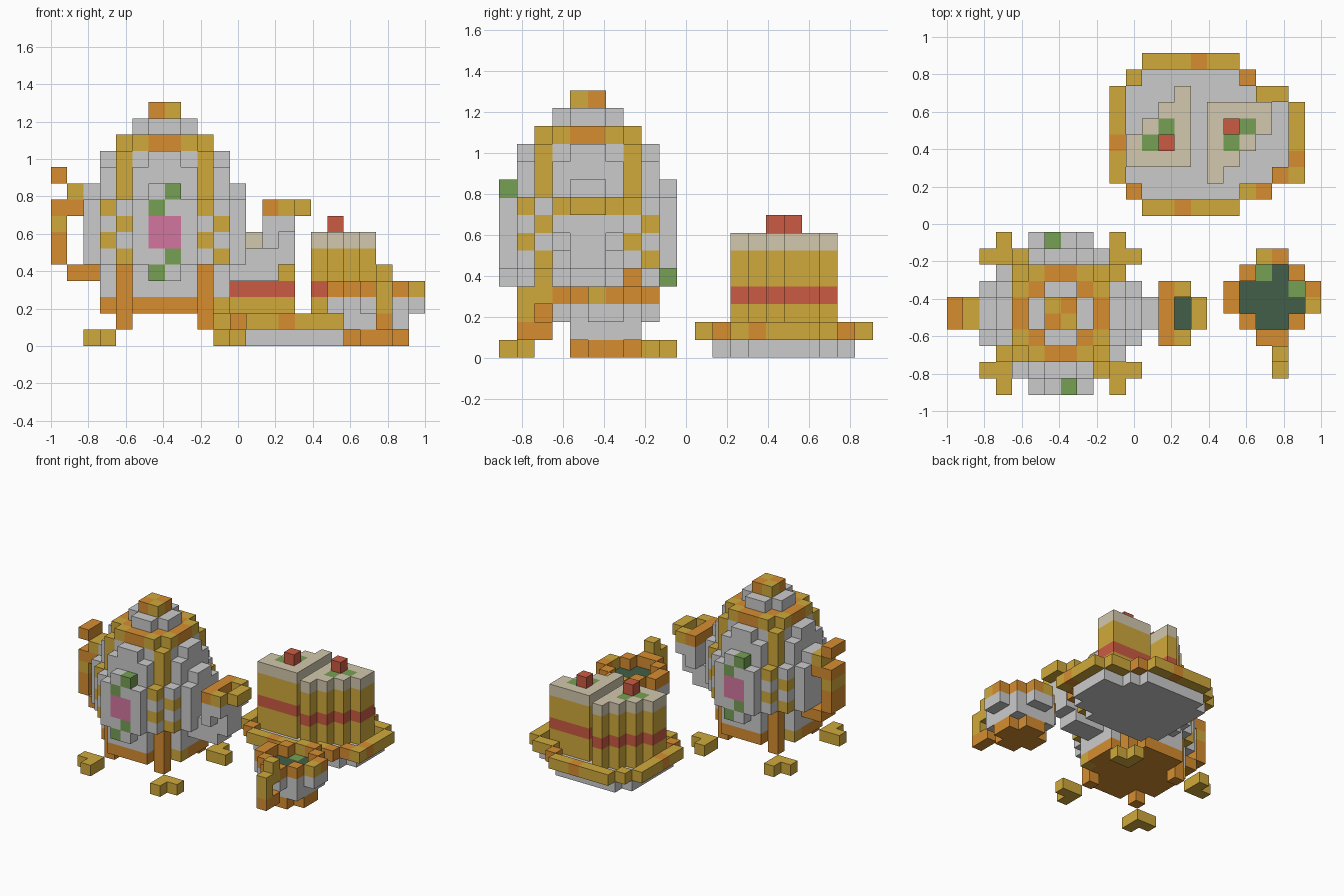
import bpy, bmesh

if "Cube" in bpy.data.objects:
    bpy.data.objects.remove(bpy.data.objects["Cube"])

V = 2 / 23                      # edge of one cube
NX, NY = 11.5, 10.5             # grid centre

COLOURS = {
    "china":  (0.60, 0.60, 0.60),
    "gold":   (0.63, 0.40, 0.045),
    "orange": (0.67, 0.27, 0.03),
    "red":    (0.60, 0.105, 0.055),
    "green":  (0.18, 0.35, 0.09),
    "pink":   (0.65, 0.18, 0.35),
    "cream":  (0.65, 0.58, 0.42),
    "tea":    (0.056, 0.114, 0.067),
}
NAMES = list(COLOURS)
MATS = []
for n, c in COLOURS.items():
    m = bpy.data.materials.new(n)
    m.diffuse_color = (*c, 1)
    m.use_nodes = True
    m.node_tree.nodes["Principled BSDF"].inputs["Base Color"].default_value = m.diffuse_color
    MATS.append(m)

parts = {}                      # part name -> {cube: colour}
tops = {}                       # cube -> colour of its upper face


def put(part, xs, ys, zs, colour):
    """Fill a block of cubes; colour is a name or a rule of i, j, k."""
    d = parts.setdefault(part, {})
    for i in xs:
        for j in ys:
            for k in zs:
                d[i, j, k] = colour(i, j, k) if callable(colour) else colour


def R(a, b):
    return range(a, b + 1)


def trim(i, j, k):
    return "orange" if (i * 3 + j * 5 + k * 7) % 4 == 0 else "gold"


def disc(part, cx, cy, k, halves, colour):
    """Round layer: halves lists half widths from the middle row outwards."""
    for r, h in enumerate(halves):
        for j in (cy + r, cy - 1 - r):
            put(part, R(cx - h, cx + h - 1), [j], [k], colour)


# ---- teapot ----
CX, CY = 7, 5


def pot_colour(i, j, k):
    dx, dy = i + .5 - CX, j + .5 - CY
    a, b = abs(dx), abs(dy)
    if k == 2:
        return "gold" if (i, j) in ((10, 3), (3, 6)) else "orange"
    if (a, b) == (2.5, 2.5) and k >= 9:
        return "gold"
    if (a, b) == (2.5, 2.5) and k <= 4:
        return "orange"
    # alternating bricks twisting round the four ribs
    if sorted((a, b)) == [2.5, 3.5] and 5 <= k <= 8:
        even_side = (b > a) == (dx * dy < 0)
        return "gold" if even_side == (k % 2 == 0) else "china"
    return "china"


def lid_colour(i, j, k):
    a, b = abs(i + .5 - CX), abs(j + .5 - CY)
    return "gold" if sorted((a, b)) == [1.5, 2.5] else "orange"


wide, middle, narrow = [5, 5, 4, 3, 2], [5, 4, 3, 2, 1], [4, 4, 3, 2]
layers = {2: narrow, 3: narrow, 4: middle, 5: wide, 6: wide, 7: wide,
          8: wide, 9: middle, 10: narrow, 11: [4, 3, 3, 1]}
for k, h in layers.items():
    disc("teapot_body", CX, CY, k, h, pot_colour)
disc("teapot_lid", CX, CY, 12, [3, 3, 2], lid_colour)
disc("teapot_lid", CX, CY, 13, [2, 1], "china")
disc("teapot_knob", CX, CY, 14, [1],
     lambda i, j, k: "gold" if (i + j) % 2 else "orange")

# painted flower on front and back, turned half round
flower = {(7, 9): "green", (6, 8): "green", (7, 5): "green", (6, 4): "green",
          (6, 6): "pink", (7, 6): "pink", (6, 7): "pink", (7, 7): "pink"}
for (i, k), c in flower.items():
    put("teapot_body", [i], [0], [k], c)
    put("teapot_body", [13 - i], [9], [k], c)

# four legs with corner feet
for mx in (False, True):
    for my in (False, True):
        for i, j, k in ((4, 2, 1), (3, 0, 0), (3, 1, 0), (2, 1, 0)):
            put("teapot_feet", [13 - i if mx else i], [9 - j if my else j],
                [k], "orange" if k else "gold")

# handle
for i, k, c in ((0, 10, "orange"), (1, 9, "gold"), (0, 8, "orange"),
                (1, 8, "orange"), (0, 7, "gold"), (0, 6, "orange"),
                (0, 5, "orange"), (1, 4, "orange"), (2, 4, "orange")):
    put("teapot_handle", [i], (4, 5), [k], c)
    parts["teapot_body"].pop((i, 4, k), None)
    parts["teapot_body"].pop((i, 5, k), None)

# spout with a filled mouth
put("teapot_spout", R(12, 13), (4, 5), [4], "china")
put("teapot_spout", R(12, 14), (4, 5), [5], "china")
put("teapot_spout", R(13, 14), (4, 5), (6, 7), "china")
put("teapot_spout", [13], (3, 6), (6, 7), "china")
put("teapot_spout", [14], (3, 6), [7], "china")
put("spout_rim", [13], R(3, 6), [8], "orange")
put("spout_rim", [14], (3, 6), [8], "gold")
put("spout_rim", [15], (4, 5), [8], "gold")
for j in (4, 5):
    tops[14, j, 7] = "tea"

# ---- cake plate ----
rows = {20: (12, 17), 19: (11, 18), 18: (10, 20), 17: (10, 21), 16: (10, 21),
        15: (10, 21), 14: (10, 21), 13: (10, 21), 12: (11, 19), 11: (12, 17)}
plate = {(i, j) for j, (a, b) in rows.items() for i in R(a, b)}
for i, j in plate:
    inside = all(n in plate for n in
                 ((i + 1, j), (i - 1, j), (i, j + 1), (i, j - 1)))
    if inside:
        put("plate_base", [i], [j], [0], "china")
    else:
        put("plate_rim", [i], [j], [1], trim)

# ---- two cake slices, one the half turn of the other ----
cake_layer = {1: "gold", 2: "gold", 3: "red", 4: "gold", 5: "gold", 6: "cream"}
for name, turn in (("cake_slice_right", False), ("cake_slice_left", True)):
    def place(i, j):
        return (30 - i, 31 - j) if turn else (i, j)
    for j, last in ((17, 19), (16, 19), (15, 18), (14, 17), (13, 16)):
        for i in R(16, last):
            x, y = place(i, j)
            put(name, [x], [y], R(1, 6), lambda i, j, k: cake_layer[k])
    x, y = place(17, 16)
    put(name.replace("cake_slice", "cherry"), [x], [y], [7], "red")
    for leaf in ((18, 16), (17, 15)):
        tops[(*place(*leaf), 6)] = "green"

# ---- creamer cup ----
MX, MY = 20, 6
disc("cup_base", MX, MY, 0, [2, 1], "orange")
disc("cup_bowl", MX, MY, 1, [2, 2], "china")
disc("cup_bowl", MX, MY, 2, [3, 2, 1], "china")
disc("cup_rim", MX, MY, 3, [3, 2, 1],
     lambda i, j, k: "gold" if (i + j) % 3 == 0 else "orange")
for i, j in [(i, j) for i in R(18, 21) for j in (5, 6)] + \
        [(i, j) for i in (19, 20) for j in (4, 7)]:
    del parts["cup_rim"][i, j, 3]
    tops[i, j, 2] = "green" if (i, j) in ((19, 7), (21, 6)) else "tea"
for j, k in ((2, 4), (2, 3), (1, 3), (1, 2), (1, 1), (2, 1)):
    put("cup_handle", [20], [j], [k], "orange" if k == 1 else "gold")

# ---- turn cubes into outer-surface meshes ----
filled = {c for d in parts.values() for c in d}
SIDES = {
    (1, 0, 0):  ((1, 0, 0), (1, 1, 0), (1, 1, 1), (1, 0, 1)),
    (-1, 0, 0): ((0, 1, 0), (0, 0, 0), (0, 0, 1), (0, 1, 1)),
    (0, 1, 0):  ((1, 1, 0), (0, 1, 0), (0, 1, 1), (1, 1, 1)),
    (0, -1, 0): ((0, 0, 0), (1, 0, 0), (1, 0, 1), (0, 0, 1)),
    (0, 0, 1):  ((0, 0, 1), (1, 0, 1), (1, 1, 1), (0, 1, 1)),
    (0, 0, -1): ((0, 1, 0), (1, 1, 0), (1, 0, 0), (0, 0, 0)),
}
for name, cubes in parts.items():
    bm = bmesh.new()
    for (i, j, k), colour in cubes.items():
        for (a, b, c), corners in SIDES.items():
            if (i + a, j + b, k + c) in filled:
                continue
            f = bm.faces.new([bm.verts.new(((i + p - NX) * V, (j + q - NY) * V,
                                            (k + r) * V)) for p, q, r in corners])
            up = tops.get((i, j, k), colour) if c == 1 else colour
            f.material_index = NAMES.index(up)
    bmesh.ops.remove_doubles(bm, verts=bm.verts, dist=V / 100)
    me = bpy.data.meshes.new(name)
    for m in MATS:
        me.materials.append(m)
    bm.to_mesh(me)
    bm.free()
    bpy.context.collection.objects.link(bpy.data.objects.new(name, me))
